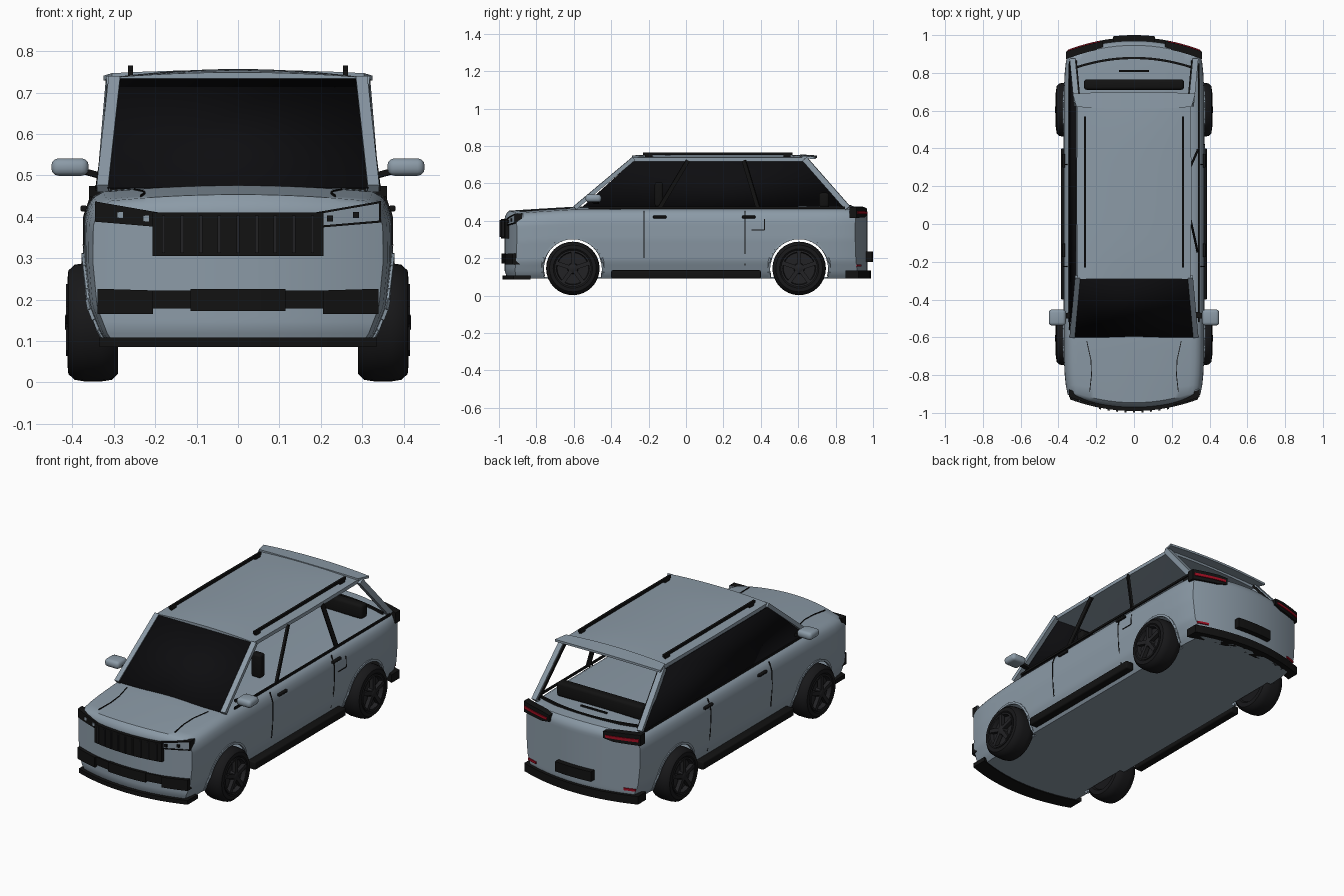
import bpy, bmesh, math
from mathutils import Vector, Matrix

if "Cube" in bpy.data.objects:
    bpy.data.objects.remove(bpy.data.objects["Cube"])

def material(name, col):
    m = bpy.data.materials.new(name)
    m.diffuse_color = (*col, 1)
    m.use_nodes = True
    m.node_tree.nodes["Principled BSDF"].inputs["Base Color"].default_value = m.diffuse_color
    return m

PAINT = material("blue grey paint", (0.26, 0.325, 0.385))
BLACK = material("black trim", (0.006, 0.006, 0.006))
GLASS = material("dark glass", (0.004, 0.004, 0.005))
TYRE = material("tyre rubber", (0.009, 0.009, 0.010))
RIM = material("dark rim", (0.016, 0.016, 0.018))
RED = material("red lamp", (0.35, 0.004, 0.015))

def finish(name, bm, mat, angle=35):
    bmesh.ops.recalc_face_normals(bm, faces=bm.faces)
    me = bpy.data.meshes.new(name)
    bm.to_mesh(me)
    bm.free()
    ob = bpy.data.objects.new(name, me)
    bpy.context.collection.objects.link(ob)
    me.materials.append(mat)
    bpy.ops.object.select_all(action='DESELECT')
    ob.select_set(True)
    bpy.context.view_layer.objects.active = ob
    bpy.ops.object.shade_smooth_by_angle(angle=math.radians(angle))
    return ob

def interp(t, pts):
    if t <= pts[0][0]:
        return pts[0][1]
    for (a, p), (b, q) in zip(pts, pts[1:]):
        if t <= b:
            return p + (q - p) * (t - a) / (b - a)
    return pts[-1][1]

def shaped_box(name, cuts, fn, mat, angle=35):
    """Subdivided cube whose points (-1..1) are moved by fn."""
    bm = bmesh.new()
    bmesh.ops.create_cube(bm, size=2)
    bmesh.ops.subdivide_edges(bm, edges=bm.edges[:], cuts=cuts, use_grid_fill=True)
    for v in bm.verts:
        v.co = fn(*v.co)
    return finish(name, bm, mat, angle)

def box(name, c, s, mat, bevel=0.0):
    bm = bmesh.new()
    bmesh.ops.create_cube(bm, size=1, matrix=Matrix.Translation(c) @ Matrix.Diagonal((*s, 1)))
    if bevel:
        bmesh.ops.bevel(bm, geom=bm.edges[:], offset=bevel, segments=3, profile=0.5, affect='EDGES')
    return finish(name, bm, mat)

def bar(name, p, q, w, h, mat):
    p, q = Vector(p), Vector(q)
    rot = (q - p).to_track_quat('Y', 'Z').to_matrix().to_4x4()
    bm = bmesh.new()
    bmesh.ops.create_cube(bm, size=1, matrix=Matrix.Translation((p + q) / 2) @ rot
                          @ Matrix.Diagonal((w, (q - p).length, h, 1)))
    return finish(name, bm, mat)

def pane(name, pts, mat):
    bm = bmesh.new()
    bm.faces.new([bm.verts.new(p) for p in pts])
    ob = finish(name, bm, mat)
    ob.modifiers.new("thickness", 'SOLIDIFY').thickness = 0.005
    return ob

def strip(name, pts, end, out, mat, depth=0.04, n=14):
    """Plate following the curved nose (end=-1) or tail (end=1); pts are (x, z low, z high)."""
    lo, hi = [(p[0], p[1]) for p in pts], [(p[0], p[2]) for p in pts]
    bm, rings = bmesh.new(), []
    for i in range(n + 1):
        x = pts[0][0] + (pts[-1][0] - pts[0][0]) * i / n
        y = 0.97 * (1 - 0.55 * x * x) + out
        a, b = interp(x, lo), interp(x, hi)
        rings.append([bm.verts.new((x, end * yy, z)) for yy, z in
                      ((y, a), (y, b), (y - depth, b), (y - depth, a))])
    for r, s in zip(rings, rings[1:]):
        for k in range(4):
            bm.faces.new((r[k], r[(k + 1) % 4], s[(k + 1) % 4], s[k]))
    bm.faces.new(rings[0])
    bm.faces.new(rings[-1])
    return finish(name, bm, mat)

def lathe(name, prof, y, z, mat, n=32):
    """Spin an (x, radius) profile round the wheel axis."""
    bm, rings = bmesh.new(), []
    for x, r in prof:
        rings.append([bm.verts.new((x, y + r * math.cos(2 * math.pi * i / n),
                                    z + r * math.sin(2 * math.pi * i / n))) for i in range(n)])
    for a, b in zip(rings, rings[1:]):
        for i in range(n):
            bm.faces.new((a[i], a[(i + 1) % n], b[(i + 1) % n], b[i]))
    bm.faces.new(rings[0])
    bm.faces.new(rings[-1])
    return finish(name, bm, mat)

# Lower body shape
TOP = [(-1, .452), (-.6, .475), (.9, .478), (1, .474)]
WIDTH = [(0, .315), (.07, .335), (.25, .362), (.55, .373), (.8, .372), (.9, .362), (.96, .348), (1, .325)]

def half_width(w, v):
    return interp(v, WIDTH) * (1 - 0.06 * abs(w) ** 8)

def side_x(y, z):
    return half_width(y / .97, (z - .09) / (interp(y, TOP) - .09))

def hood_z(x, y):
    return interp(y, TOP) - .015 * (x / .33) ** 2

def body_map(u, w, t):
    v = (t + 1) / 2
    x = u * half_width(w, v)
    z = .09 + (interp(w * .97, TOP) - .09) * v - .015 * u * u * v ** 6
    tuck = .025 * (max(0, (v - .88) / .12) ** 2 + .6 * max(0, (.12 - v) / .12)) * w ** 6
    return Vector((x, .97 * w * (1 - .55 * x * x * w ** 6 - tuck), z))

WY, WZ, AR = .605, .145, .158
body = shaped_box("lower_body", 25, body_map, PAINT)
# Open wheel arches: cut through, then drop the tunnel faces
for y in (-WY, WY):
    cut = lathe("arch_cutter", [(-.6, AR), (.6, AR)], y, WZ, PAINT, 48)
    cut.hide_render = True
    bpy.context.view_layer.objects.active = body
    mod = body.modifiers.new("arch", 'BOOLEAN')
    mod.object, mod.operation, mod.solver = cut, 'DIFFERENCE', 'EXACT'
    bpy.ops.object.modifier_apply(modifier="arch")
    bpy.data.objects.remove(cut)
bm = bmesh.new()
bm.from_mesh(body.data)
tunnel = [f for f in bm.faces if all(
    abs(math.hypot(abs(v.co.y) - WY, v.co.z - WZ) - AR) < .0015 for v in f.verts)]
bmesh.ops.delete(bm, geom=tunnel, context='FACES')
bm.to_mesh(body.data)
bm.free()
box("floor", (0, 0, .095), (.58, 1.78, .006), PAINT)

# Cabin: roof, spoiler, windscreen
def roof_map(u, w, t):
    crown = .02 * (1 - u * u) * (1 - .4 * w ** 4)
    return Vector((u * (.305 - .005 * abs(w)), .175 + .465 * w, .727 + .010 * t + crown))
shaped_box("roof", 11, roof_map, PAINT)
shaped_box("roof_spoiler", 7, lambda u, w, t: Vector((
    u * (.325 - .01 * (1 - w)), .655 + .045 * w - .01 * u * u * w,
    .738 + .006 * t - .003 * w + .008 * (1 - u * u))), PAINT)
pane("windscreen", [(-.315, -.6, .472), (.315, -.6, .472), (.287, -.287, .737), (-.287, -.287, .737)], GLASS)
# Side glass is present on the left only
pane("left_side_glass", [(-.34, -.56, .468), (-.34, .86, .468), (-.305, .63, .72), (-.305, -.28, .72)], GLASS)
bar("b_pillar", (.335, -.14, .47), (.302, .01, .722), .012, .022, BLACK)
bar("c_pillar", (.335, .385, .47), (.302, .31, .722), .012, .022, BLACK)
box("rear_seat_top", (0, .738, .51), (.53, .055, .08), BLACK, .015)
strip("rear_window_seal", [(-.315, .472, .484), (.315, .472, .484)], 1, -.085, BLACK, .012)
bar("rear_wiper", (-.08, .81, .485), (.08, .81, .485), .008, .008, BLACK)

for s in (-1, 1):
    # Pillars, belt trim and roof rails
    bar("front_pillar", (s * .327, -.595, .468), (s * .298, -.28, .732), .028, .022, PAINT)
    bar("rear_pillar", (s * .325, .865, .468), (s * .303, .635, .73), .03, .03, PAINT)
    bar("rear_pillar_seal", (s * .306, .86, .475), (s * .286, .64, .73), .008, .012, BLACK)
    bar("belt_trim", (s * .342, -.52, .47), (s * .342, .85, .47), .008, .012, BLACK)
    bar("roof_rail", (s * .26, -.23, .759), (s * .26, .57, .759), .012, .014, BLACK)
    for y in (-.2, .54):
        box("rail_foot", (s * .26, y, .748), (.012, .04, .016), BLACK)
    box("headrest", (s * .225, -.145, .54), (.06, .045, .13), BLACK, .012)
    # Door mirrors
    box("mirror", (s * .406, -.495, .52), (.09, .085, .042), PAINT, .017)
    bar("mirror_stem", (s * .325, -.48, .497), (s * .38, -.49, .512), .03, .014, BLACK)
    # Sills, handles, door and hood seams
    box("side_skirt", (s * .362, 0, .113), (.05, .8, .045), BLACK, .008)
    for y in (-.14, .335):
        box("door_handle", (s * (side_x(y, .42) + .006), y, .42), (.016, .072, .014), BLACK, .004)
    for y, z0 in ((-.225, .2), (.315, .16)):
        zs = [z0, .25, .33, .4, .45]
        for a, b in zip(zs, zs[1:]):
            bar("door_seam", (s * side_x(y, a), y, a), (s * side_x(y, b), y, b), .005, .005, BLACK)
    seam = [(.25, -.62), (.228, -.72), (.225, -.8), (.235, -.89)]
    for (x, y), (x2, y2) in zip(seam, seam[1:]):
        bar("hood_seam", (s * x, y, hood_z(x, y)), (s * x2, y2, hood_z(x2, y2)), .004, .005, BLACK)
    # Wheels and arch lips
    for y in (-WY, WY):
        lathe("tyre", [(s * x, r) for x, r in ((.3, .092), (.29, .1), (.29, .125), (.305, .139), (.33, .143),
              (.37, .143), (.395, .139), (.41, .125), (.412, .105), (.405, .096), (.385, .092))], y, WZ, TYRE)
        lathe("rim_ring", [(s * x, r) for x, r in ((.385, .097), (.411, .097), (.411, .088), (.388, .084))], y, WZ, RIM)
        lathe("hub", [(s * .385, .03), (s * .412, .026), (s * .418, .016)], y, WZ, RIM, 20)
        for k in range(5):
            a = math.radians(90 + 72 * k)
            dy, dz = math.cos(a), math.sin(a)
            bar("spoke", (s * .405, y + .015 * dy, WZ + .015 * dz),
                (s * .405, y + .092 * dy, WZ + .092 * dz), .022, .022, RIM)
        arc = []
        for k in range(25):
            a = math.radians(-15 + 210 * k / 24)
            yy, zz = y + (AR + .004) * math.cos(a), WZ + (AR + .004) * math.sin(a)
            arc.append((s * side_x(yy, zz), yy, zz))
        for p, q in zip(arc, arc[1:]):
            bar("arch_lip", p, q, .012, .012, PAINT)
    # Tail lamps and reflectors
    def mir(pts):
        return sorted((s * x, a, b) for x, a, b in pts)
    strip("tail_lamp", mir([(.165, .43, .465), (.22, .418, .472), (.36, .415, .474)]), 1, .012, BLACK)
    strip("tail_lamp_red", mir([(.18, .436, .45), (.352, .436, .452)]), 1, .017, RED, .02)
    strip("rear_reflector", mir([(.27, .155, .167), (.33, .155, .167)]), 1, .006, RED, .02)
    # Lower intake ends
    strip("intake_end", mir([(.205, .165, .222), (.34, .165, .226)]), -1, .02, BLACK)
    # Headlight lamps
    for x, z in ((.285, .404), (.222, .396)):
        y = -.97 * (1 - .55 * x * x)
        bar("headlight_lamp", (s * x, y, z), (s * x, y - .012, z), .015, .015, PAINT if s < 0 else BLACK)

# Nose: grille, lights, intake, splitter
strip("grille", [(-.207, .305, .41), (.207, .305, .41)], -1, .02, BLACK)
for i in range(9):
    x = -.18 + .045 * i
    strip("grille_bar", [(x - .004, .312, .403), (x + .004, .312, .403)], -1, .028, RIM, .02, 1)
strip("left_headlight", [(-.345, .388, .437), (-.19, .375, .41)], -1, .009, BLACK)
strip("right_headlight", [(.19, .375, .41), (.345, .388, .437)], -1, .005, PAINT)
strip("right_headlight_top_line", [(.19, .406, .411), (.345, .433, .438)], -1, .01, BLACK)
strip("right_headlight_bottom_line", [(.19, .373, .378), (.345, .386, .391)], -1, .01, BLACK)
strip("right_headlight_end", [(.341, .386, .438), (.346, .386, .438)], -1, .01, BLACK, .04, 1)
strip("lower_intake", [(-.3, .178, .222), (.3, .178, .222)], -1, .01, BLACK)
strip("intake_middle", [(-.115, .172, .225), (.115, .172, .225)], -1, .016, BLACK)
strip("front_splitter", [(-.335, .085, .108), (.335, .085, .108)], -1, .012, BLACK, .09)

# Tail: bumper, number plate recess
strip("rear_bumper", [(-.35, .09, .135), (.35, .09, .135)], 1, .018, BLACK, .07)
strip("rear_plate", [(-.11, .18, .235), (.11, .18, .235)], 1, .03, BLACK)
# Fuel flap outline on the right side
for p, q in (((.35, .35), (.42, .35)), ((.42, .35), (.42, .41))):
    bar("fuel_flap_seam", (side_x(*p), *p), (side_x(*q), *q), .005, .005, BLACK)
